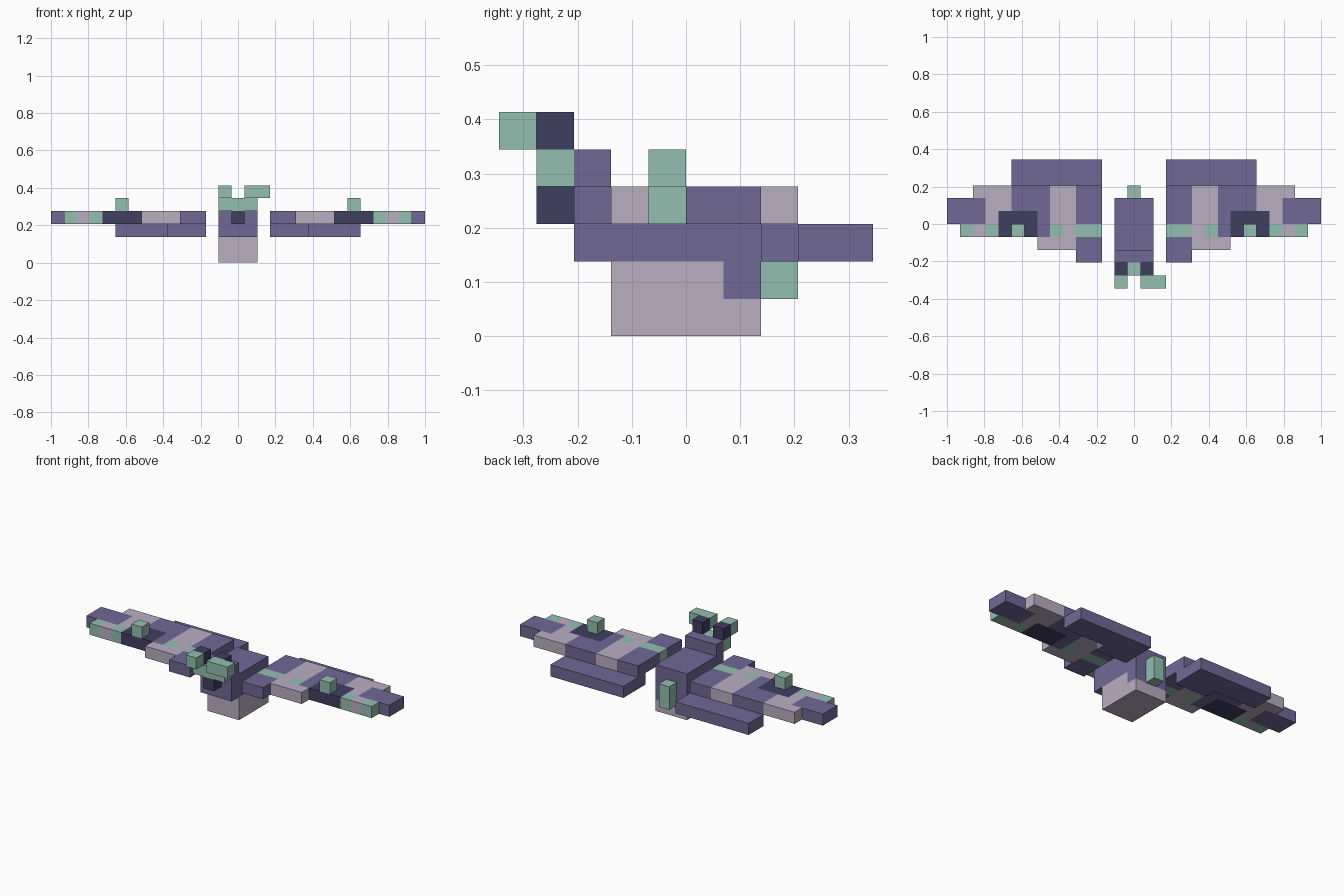
import bpy, bmesh
from math import radians

if "Cube" in bpy.data.objects:
    bpy.data.objects.remove(bpy.data.objects["Cube"])

U = 2 / 29          # edge of one cube of the model
SRGB = {
    "purple": (112, 105, 150),
    "pale": (186, 175, 193),
    "mint": (147, 191, 177),
    "dark": (64, 62, 96),
}


def linear(c):
    c /= 255
    return c / 12.92 if c < 0.04045 else ((c + 0.055) / 1.055) ** 2.4


mats = {}
for name, rgb in SRGB.items():
    mats[name] = bpy.data.materials.new(name)
    mats[name].diffuse_color = [linear(c) for c in rgb] + [1]
order = list(SRGB)

cells = {}          # (i, j, k) -> (part, colour)


def box(part, colour, x, y, z):
    """Fill a block of cubes; later blocks repaint earlier ones."""
    for i in range(int(x[0] + 0.5), int(x[1] + 0.5)):
        for j in range(*y):
            for k in range(*z):
                cells[i, j, k] = (part, colour)


def wing_box(part, colour, x, y, z):
    box("right_" + part, colour, x, y, z)
    box("left_" + part, colour, (-x[1], -x[0]), y, z)


# Body, head and tail
W = (-1.5, 1.5)
MID = (-0.5, 0.5)
box("body", "purple", W, (-2, 2), (1, 4))
box("body", "pale", W, (-2, 2), (0, 1))
box("body", "pale", W, (-2, 1), (1, 2))
box("head", "purple", W, (-3, -2), (2, 5))
box("tail", "mint", MID, (2, 3), (1, 3))

# Face and antennae
box("snout", "dark", MID, (-4, -3), (3, 4))
box("brow", "mint", W, (-4, -3), (4, 5))
for side, x in (("left", (-1.5, -0.5)), ("right", (0.5, 1.5))):
    box(side + "_antenna", "dark", x, (-4, -3), (5, 6))
box("left_antenna", "mint", (-1.5, -0.5), (-5, -4), (5, 6))
box("right_antenna", "mint", (0.5, 2.5), (-5, -4), (5, 6))

# Upper wings: bands from root to tip, then spots
Z = (3, 4)
for colour, x, y in (
    ("purple", (2.5, 4.5), (-3, 3)),
    ("pale", (4.5, 6.5), (-2, 3)),
    ("purple", (6.5, 9.5), (-1, 3)),
    ("pale", (6.5, 7.5), (-2, -1)),
    ("pale", (9.5, 12.5), (-1, 3)),
    ("purple", (11.5, 14.5), (0, 2)),
    ("dark", (7.5, 10.5), (-1, 1)),
    ("mint", (2.5, 4.5), (-1, 0)),
    ("mint", (5.5, 6.5), (-1, 0)),
    ("mint", (10.5, 11.5), (-1, 0)),
    ("mint", (12.5, 13.5), (-1, 0)),
):
    wing_box("upper_wing", colour, x, y, Z)
wing_box("wing_spot", "mint", (8.5, 9.5), (-1, 0), (4, 5))

# Lower wings
wing_box("lower_wing", "purple", (2.5, 9.5), (3, 5), (2, 3))
wing_box("lower_wing", "purple", (2.5, 5.5), (2, 3), (2, 3))

# Turn each part into a mesh of exposed faces only
for part in sorted({p for p, c in cells.values()}):
    bm = bmesh.new()
    for cell, (p, colour) in cells.items():
        if p != part:
            continue
        for axis in range(3):
            for s in (-1, 1):
                near = list(cell)
                near[axis] += s
                if tuple(near) in cells:
                    continue
                b, c = (axis + 1) % 3, (axis + 2) % 3
                verts = []
                for db, dc in ((-1, -1), (1, -1), (1, 1), (-1, 1))[::s]:
                    co = [cell[0], cell[1] + 0.5, cell[2] + 0.5]
                    co[axis] += s / 2
                    co[b] += db / 2
                    co[c] += dc / 2
                    verts.append(bm.verts.new([v * U for v in co]))
                bm.faces.new(verts).material_index = order.index(colour)
    bmesh.ops.remove_doubles(bm, verts=bm.verts, dist=1e-4)
    bmesh.ops.dissolve_limit(bm, angle_limit=radians(1), verts=bm.verts,
                             edges=bm.edges, delimit={"MATERIAL"})
    mesh = bpy.data.meshes.new(part)
    for name in order:
        mesh.materials.append(mats[name])
    bm.to_mesh(mesh)
    bm.free()
    bpy.context.collection.objects.link(bpy.data.objects.new(part, mesh))

for m in bpy.data.materials:
    if m.users and not m.is_grease_pencil:
        m.use_nodes = True
        m.node_tree.nodes["Principled BSDF"].inputs["Base Color"].default_value = m.diffuse_color
